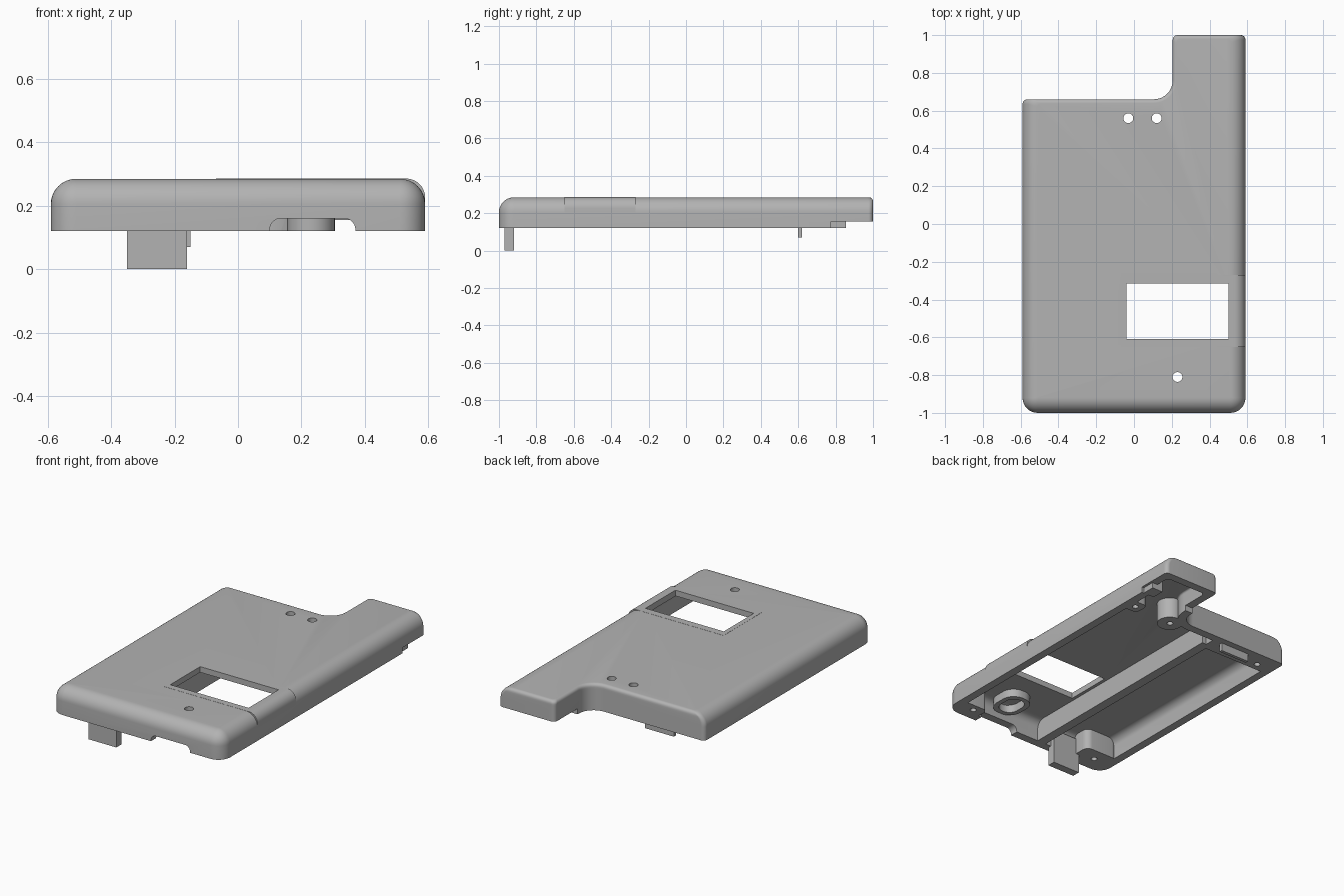
import bpy, bmesh, math
from mathutils import Vector

cube = bpy.data.objects.get("Cube")
if cube:
    bpy.data.objects.remove(cube)

grey = bpy.data.materials.new("plain_grey")
grey.use_nodes = True
color = (0.45, 0.45, 0.45, 1)
grey.diffuse_color = color
grey.node_tree.nodes["Principled BSDF"].inputs["Base Color"].default_value = color

BOTTOM, TOP, CEILING = 0.12, 0.285, 0.25


def rounded(corners, steps=8):
    """Fillet right-angled corners given as (x, y, radius)."""
    pts = []
    for i, (x, y, r) in enumerate(corners):
        p = Vector((x, y))
        before, after = corners[i - 1], corners[(i + 1) % len(corners)]
        u = (Vector(before[:2]) - p).normalized()
        v = (Vector(after[:2]) - p).normalized()
        for k in range(steps + 1):
            t = math.pi / 2 * k / steps
            pts.append(p + r * (u + v - v * math.cos(t) - u * math.sin(t)))
    return pts


def rect(x0, x1, y0, y1, r=0.0):
    if r == 0:
        return [Vector(p) for p in ((x0, y0), (x1, y0), (x1, y1), (x0, y1))]
    return rounded([(x0, y0, r), (x1, y0, r), (x1, y1, r), (x0, y1, r)])


def disc(x, y, r):
    return rect(x - r, x + r, y - r, y + r, r)


def loft(name, layers, axis="z"):
    """Skin a stack of (outline, height) layers and cap both ends."""
    bm = bmesh.new()
    rings = []
    for pts, h in layers:
        place = (lambda p: (p.x, p.y, h)) if axis == "z" else (lambda p: (p.x, h, p.y))
        rings.append([bm.verts.new(place(p)) for p in pts])
    n = len(rings[0])
    for a, b in zip(rings, rings[1:]):
        for i in range(n):
            j = (i + 1) % n
            bm.faces.new((a[i], a[j], b[j], b[i]))
    bm.faces.new(rings[0])
    bm.faces.new(rings[-1])
    bmesh.ops.remove_doubles(bm, verts=bm.verts[:], dist=1e-5)
    bmesh.ops.recalc_face_normals(bm, faces=bm.faces[:])
    mesh = bpy.data.meshes.new(name)
    bm.to_mesh(mesh)
    bm.free()
    mesh.materials.append(grey)
    ob = bpy.data.objects.new(name, mesh)
    bpy.context.collection.objects.link(ob)
    return ob


def prism(name, pts, h0, h1, axis="z"):
    return loft(name, [(pts, h0), (pts, h1)], axis)


def activate(ob):
    bpy.ops.object.select_all(action="DESELECT")
    ob.select_set(True)
    bpy.context.view_layer.objects.active = ob


def cut(ob, *cutters):
    """Subtract each cutter, then discard it."""
    activate(ob)
    for c in cutters:
        c.hide_render = True
        mod = ob.modifiers.new("cut", "BOOLEAN")
        mod.operation, mod.solver, mod.object = "DIFFERENCE", "EXACT", c
        bpy.ops.object.modifier_apply(modifier=mod.name)
        bpy.data.objects.remove(c)


def outline(s, b):
    """Case footprint, inset by s at front and sides and by b at the back."""
    r = max(0.08 - s, 0.006)
    return rounded([
        (-0.59 + s, -1 + s, r), (0.59 - s, -1 + s, r),
        (0.59 - s, 1 - b, 0.025), (0.205 + b, 1 - b, 0.025),
        (0.205 + b, 0.66 - b, 0.1 + b), (-0.59 + s, 0.66 - b, 0.025)])


def drop(z, top, r):
    """Inset of a quarter-round edge at height z."""
    d = max(0, z - (top - r))
    return r - math.sqrt(max(0, r * r - d * d))


def dome(name, low, top, r_side, r_back, inset):
    heights = [low] + [top - r_side * (1 - math.sin(math.pi / 2 * k / 10)) for k in range(11)]
    return loft(name, [(outline(inset + drop(z, top, r_side), inset + drop(z, top, r_back)), z)
                       for z in heights])


def window():
    return prism("window_cutter", rect(-0.04, 0.5, -0.61, -0.315), 0.2, 0.4)


# Hollow case with rounded upper edges
case = dome("case_shell", BOTTOM, TOP, 0.08, 0.02, 0)
cut(case, dome("cavity", 0.05, CEILING, 0.05, 0.01, 0.052))

# Display window, indicator holes, cable notch and raised arm underside
cut(case, window(),
    *[prism("hole", disc(x, y, 0.026), 0.2, 0.4)
      for x, y in ((-0.03, 0.56), (0.12, 0.56), (0.23, -0.81))],
    prism("cable_notch", rect(0.1, 0.37, 0.04, 0.16, 0.035), -1.1, -0.92, "y"),
    prism("arm_step", rect(0.1, 0.8, 0.775, 1.2), 0, 0.155))

# Flush window surround filling out the side roundover
surround = prism("window_surround", [Vector(p) for p in ((0.55, 0.255), (-0.07, 0.255))]
                 + [Vector((-0.07, TOP + 0.0008))]
                 + [Vector((0.53 + 0.06 * math.sin(t), TOP - 0.0592 + 0.06 * math.cos(t)))
                    for t in [math.pi / 2 * k / 8 for k in range(9)]]
                 + [Vector((0.59, 0.2)), Vector((0.55, 0.2))], -0.65, -0.27, "y")
cut(surround, window())
parts = [case, surround]

# Long rib beside the battery bay
parts.append(prism("battery_rib", rect(-0.12, -0.06, -0.96, 0.55), BOTTOM, 0.255))

# Screw bosses with pilot holes
for name, pts, x, y in (
        ("front_battery_boss", rect(-0.56, -0.33, -0.96, -0.82, 0.04), -0.45, -0.9),
        ("rear_battery_block", rect(-0.56, -0.09, 0.51, 0.63, 0.01), -0.47, 0.56),
        ("front_corner_boss", rect(0.39, 0.56, -0.96, -0.87, 0.03), 0.46, -0.915),
        ("arm_side_boss", rect(0.46, 0.56, 0.57, 0.67, 0.03), 0.51, 0.62),
        ("arm_inner_boss", disc(0.23, 0.6, 0.075), 0.23, 0.6)):
    boss = prism(name, pts, BOTTOM, 0.255)
    cut(boss, prism("pilot", disc(x, y, 0.018), 0, 0.2))
    parts.append(boss)

# Collar under the front indicator hole
collar = prism("indicator_collar", rect(0.14, 0.32, -0.95, -0.73, 0.08), 0.2, 0.255)
cut(collar, prism("collar_bore", rect(0.17, 0.29, -0.92, -0.76, 0.055), 0.1, 0.4))
parts.append(collar)

# Front clip, rear catch and arm tab
parts.append(prism("front_clip", rect(-0.35, -0.16, -0.97, -0.92), 0, 0.22))
parts.append(prism("rear_catch", rect(-0.35, -0.15, 0.6, 0.62), 0.07, 0.16))
parts.append(prism("arm_tab", rect(0.5, 0.575, 0.775, 0.855), BOTTOM, 0.2))

for ob in parts:
    activate(ob)
    bpy.ops.object.shade_smooth_by_angle(angle=math.radians(32))
